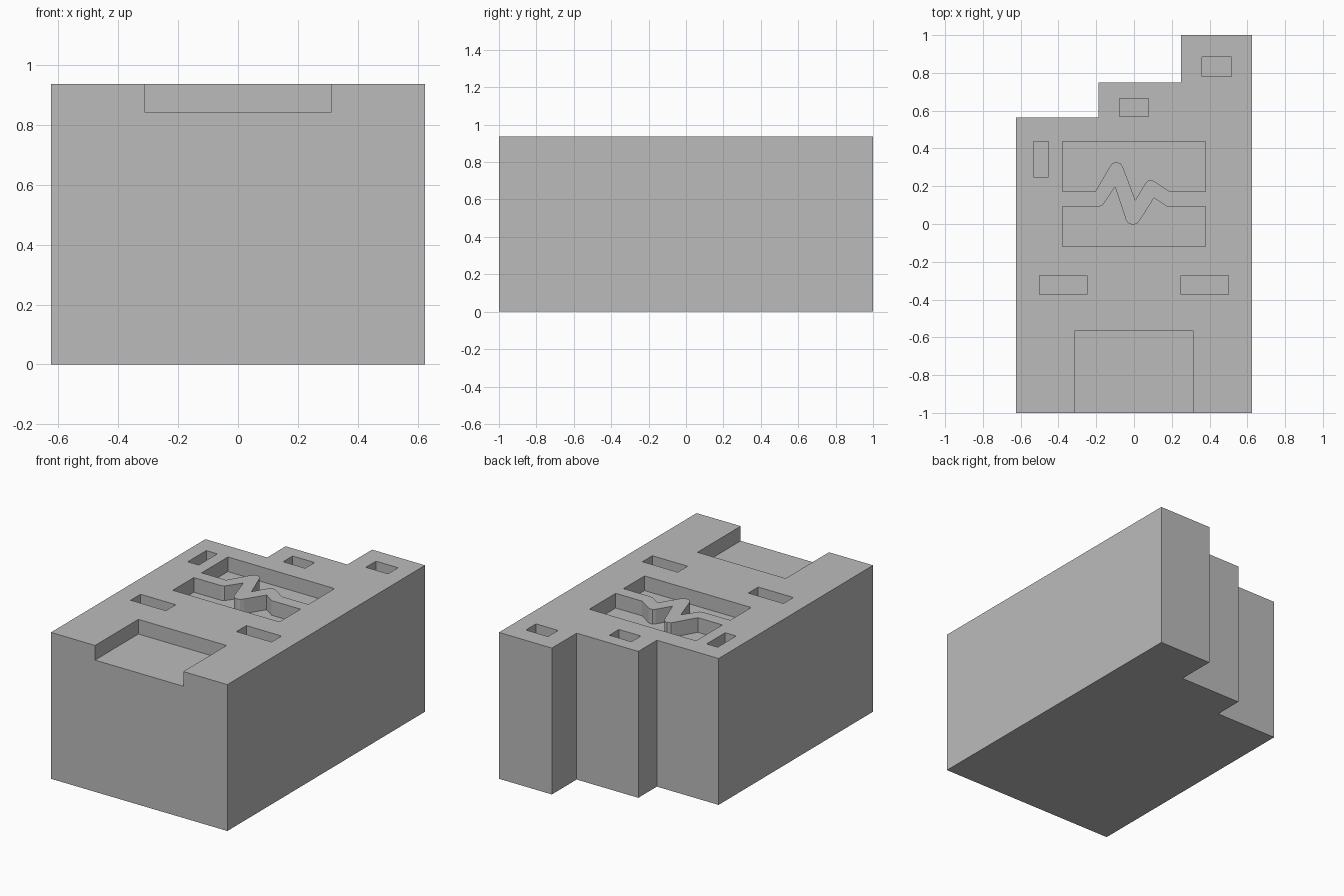
import bpy
import bmesh

HEIGHT, DEPTH = 0.9375, 0.094
FLOOR = HEIGHT - DEPTH

if "Cube" in bpy.data.objects:
    bpy.data.objects.remove(bpy.data.objects["Cube"])

# Single plain grey finish
grey = bpy.data.materials.new("plain_grey")
grey.use_nodes = True
colour = (0.5, 0.5, 0.5, 1)
grey.diffuse_color = colour
grey.node_tree.nodes["Principled BSDF"].inputs["Base Color"].default_value = colour


def add_prism(bm, points, bottom, top):
    """Extrude a flat outline upwards into a closed solid."""
    face = bm.faces.new([bm.verts.new((x, y, bottom)) for x, y in points])
    side = bmesh.ops.extrude_face_region(bm, geom=[face])["geom"]
    verts = [v for v in side if isinstance(v, bmesh.types.BMVert)]
    bmesh.ops.translate(bm, verts=verts, vec=(0, 0, top - bottom))


def rectangle(x0, x1, y0, y1):
    return [(x0, y0), (x1, y0), (x1, y1), (x0, y1)]


def make_object(name, outlines, bottom, top):
    bm = bmesh.new()
    for points in outlines:
        add_prism(bm, points, bottom, top)
    bmesh.ops.recalc_face_normals(bm, faces=bm.faces)
    mesh = bpy.data.meshes.new(name)
    bm.to_mesh(mesh)
    bm.free()
    mesh.materials.append(grey)
    obj = bpy.data.objects.new(name, mesh)
    bpy.context.collection.objects.link(obj)
    return obj


def cut(body, name, outlines):
    """Sink pockets of equal depth into the top of the body."""
    cutter = make_object(name, outlines, FLOOR, HEIGHT + DEPTH)
    cutter.hide_render = True
    mod = body.modifiers.new(name, "BOOLEAN")
    mod.operation, mod.solver, mod.object = "DIFFERENCE", "EXACT", cutter
    bpy.context.view_layer.objects.active = body
    bpy.ops.object.modifier_apply(modifier=mod.name)
    bpy.data.objects.remove(cutter)


# Block with a stepped back
block = make_object("stepped_block", [[
    (-0.625, -1), (0.625, -1), (0.625, 1), (0.25, 1), (0.25, 0.75),
    (-0.1875, 0.75), (-0.1875, 0.5625), (-0.625, 0.5625)]], 0, HEIGHT)

# Recess open to the front
cut(block, "front_recess", [rectangle(-0.3125, 0.3125, -1.1, -0.5625)])

# Small rectangular slots: a mirrored front pair and one behind each step
cut(block, "slots", [
    rectangle(-0.5, -0.25, -0.373, -0.273),
    rectangle(0.25, 0.5, -0.373, -0.273),
    rectangle(-0.531, -0.453, 0.25, 0.4375),
    rectangle(-0.078, 0.078, 0.568, 0.664),
    rectangle(0.359, 0.516, 0.781, 0.883)])

# Two pockets separated by a zigzag rib
upper_edge = [
    (-0.378, 0.172), (-0.205, 0.172), (-0.13, 0.3), (-0.117, 0.32),
    (-0.095, 0.328), (-0.073, 0.322), (-0.06, 0.305), (0.007, 0.127),
    (0.062, 0.218), (0.075, 0.23), (0.095, 0.232), (0.115, 0.222),
    (0.19, 0.172), (0.378, 0.172)]
lower_edge = [
    (-0.378, 0.0925), (-0.185, 0.0925), (-0.165, 0.1), (-0.1, 0.196),
    (-0.042, 0.02), (-0.028, 0.002), (-0.005, -0.004), (0.015, 0.001),
    (0.03, 0.018), (0.106, 0.138), (0.174, 0.0925), (0.378, 0.0925)]
cut(block, "zigzag_pockets", [
    upper_edge + [(0.378, 0.4375), (-0.378, 0.4375)],
    lower_edge + [(0.378, -0.12), (-0.378, -0.12)]])
